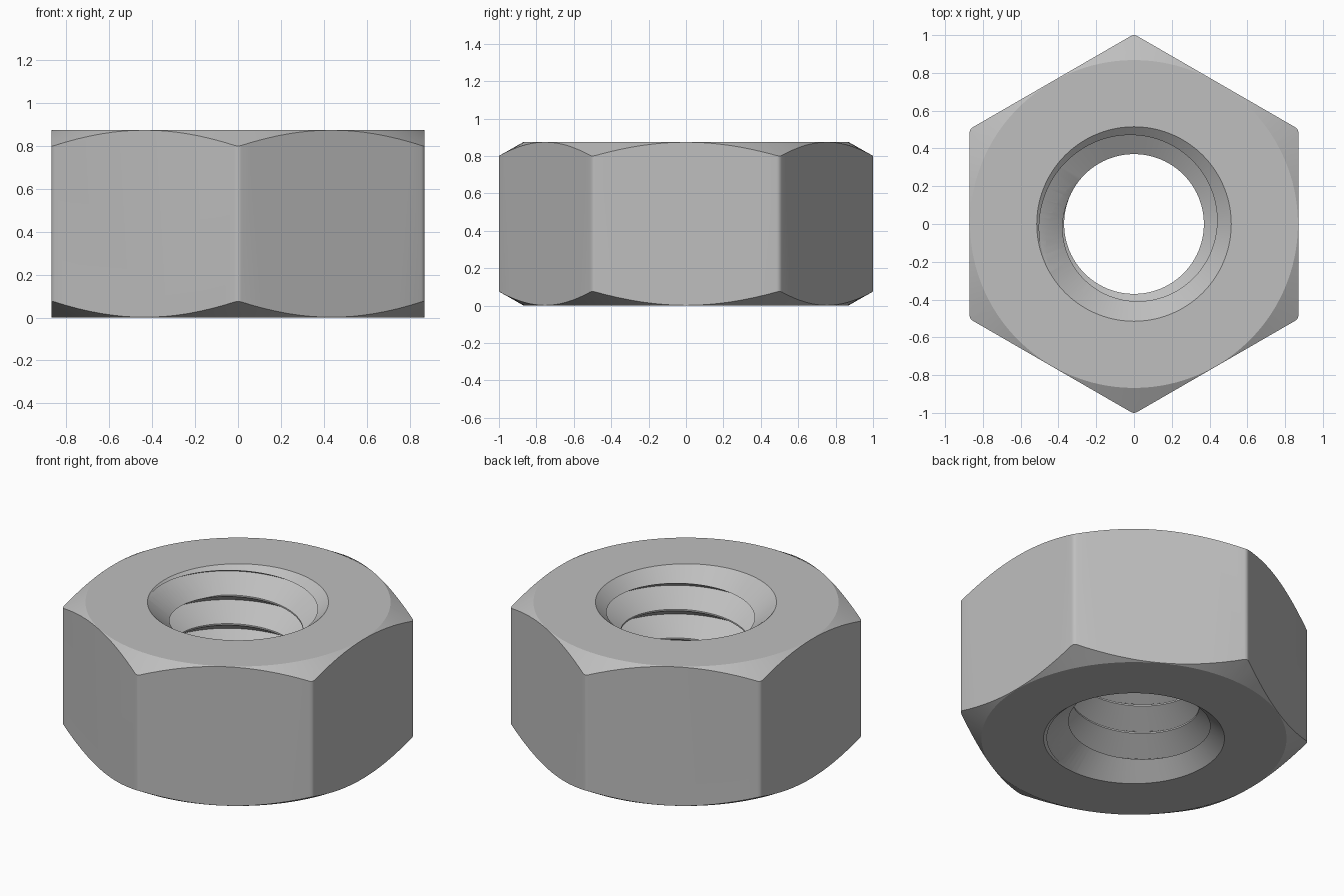
import bpy, bmesh, math

cube = bpy.data.objects.get("Cube")
if cube:
    bpy.data.objects.remove(cube, do_unlink=True)

HEIGHT = 0.875
BORE, MOUTH, ROOT = 0.37, 0.515, 0.512     # crest, countersink and groove radii
PITCH, FLANK, SINK = 0.18, 0.6, 0.85       # thread pitch, flank and countersink slopes
STEPS = 96


def add_object(name, bm):
    bmesh.ops.recalc_face_normals(bm, faces=bm.faces)
    mesh = bpy.data.meshes.new(name)
    bm.to_mesh(mesh)
    bm.free()
    obj = bpy.data.objects.new(name, mesh)
    bpy.context.collection.objects.link(obj)
    return obj


def polar(bm, r, a, z):
    return bm.verts.new((r * math.cos(a), r * math.sin(a), z))


# Hexagonal bar with softly rounded corners
def hex_bar():
    bm = bmesh.new()
    ring = [polar(bm, 1.005, math.radians(90 + 60 * i), 0) for i in range(6)]
    base = bm.faces.new(ring)
    top = bmesh.ops.extrude_face_region(bm, geom=[base])["geom"]
    bmesh.ops.translate(bm, vec=(0, 0, HEIGHT),
                        verts=[v for v in top if isinstance(v, bmesh.types.BMVert)])
    upright = [e for e in bm.edges if abs(e.verts[0].co.z - e.verts[1].co.z) > 0.1]
    bmesh.ops.bevel(bm, geom=upright, offset=0.018, offset_type='OFFSET',
                    segments=4, profile=0.5, affect='EDGES')
    return add_object("hex_nut", bm)


# Turned ring: outer chamfer cones and countersunk hole
def turned_blank():
    lower = [(0.36, (MOUTH - 0.36) * SINK), (MOUTH, 0), (0.868, 0), (1.136, 0.152)]
    profile = lower + [(r, HEIGHT - z) for r, z in reversed(lower)]
    bm = bmesh.new()
    rings = [[polar(bm, r, math.tau * i / STEPS, z) for r, z in profile]
             for i in range(STEPS)]
    for i, ring in enumerate(rings):
        nxt = rings[(i + 1) % STEPS]
        for j in range(len(profile)):
            k = (j + 1) % len(profile)
            bm.faces.new((ring[j], nxt[j], nxt[k], ring[k]))
    return add_object("blank_cutter", bm)


# Right-hand tap: a solid core with a helical rib, longer than the nut
def thread_tap():
    half = PITCH / 2
    flank = (ROOT - BORE) * FLANK
    profile = [(ROOT, -half), (BORE, -half + flank), (BORE, half - flank)]
    turns = 9
    start = 0.74 - 6 * PITCH - PITCH * 125 / 360
    bm = bmesh.new()
    rows = []
    for n in range(turns * STEPS + 1):
        rise = start + PITCH * n / STEPS
        rows.append([polar(bm, r, math.tau * n / STEPS, rise + z) for r, z in profile])
    # the last turn closes onto one more line of root points
    tail = [polar(bm, ROOT, math.tau * n / STEPS, start + PITCH * n / STEPS - half)
            for n in range(turns * STEPS + 1, (turns + 1) * STEPS + 1)]
    roots = [row[0] for row in rows] + tail
    for n in range(turns * STEPS):
        a = rows[n] + [roots[n + STEPS]]
        b = rows[n + 1] + [roots[n + 1 + STEPS]]
        for j in range(3):
            bm.faces.new((a[j], b[j], b[j + 1], a[j + 1]))
    # fan caps at both ends
    step_low = rows[0] + [roots[STEPS]]
    step_high = rows[-1] + [roots[-1]]
    loops = (roots[:STEPS + 1] + step_low[2:0:-1],
             roots[-STEPS - 1:] + step_high[2:0:-1])
    for loop, z in zip(loops, (start - PITCH, start + (turns + 1) * PITCH)):
        centre = bm.verts.new((0, 0, z))
        for i, v in enumerate(loop):
            bm.faces.new((v, loop[(i + 1) % len(loop)], centre))
    return add_object("thread_cutter", bm)


# Cut the bar to shape
nut = hex_bar()
bpy.context.view_layer.objects.active = nut
nut.select_set(True)
for cutter, operation in ((turned_blank(), 'INTERSECT'), (thread_tap(), 'DIFFERENCE')):
    cutter.hide_render = True
    mod = nut.modifiers.new(cutter.name, 'BOOLEAN')
    mod.object, mod.operation, mod.solver = cutter, operation, 'EXACT'
    bpy.ops.object.modifier_apply(modifier=mod.name)
    bpy.data.objects.remove(cutter, do_unlink=True)

# Plain steel
steel = bpy.data.materials.new("steel_grey")
steel.use_nodes = True
colour = (0.52, 0.52, 0.52, 1)
steel.diffuse_color = colour
steel.node_tree.nodes["Principled BSDF"].inputs["Base Color"].default_value = colour
nut.data.materials.clear()
nut.data.materials.append(steel)
for face in nut.data.polygons:
    face.material_index = 0
bpy.ops.object.shade_smooth_by_angle(angle=math.radians(25))
